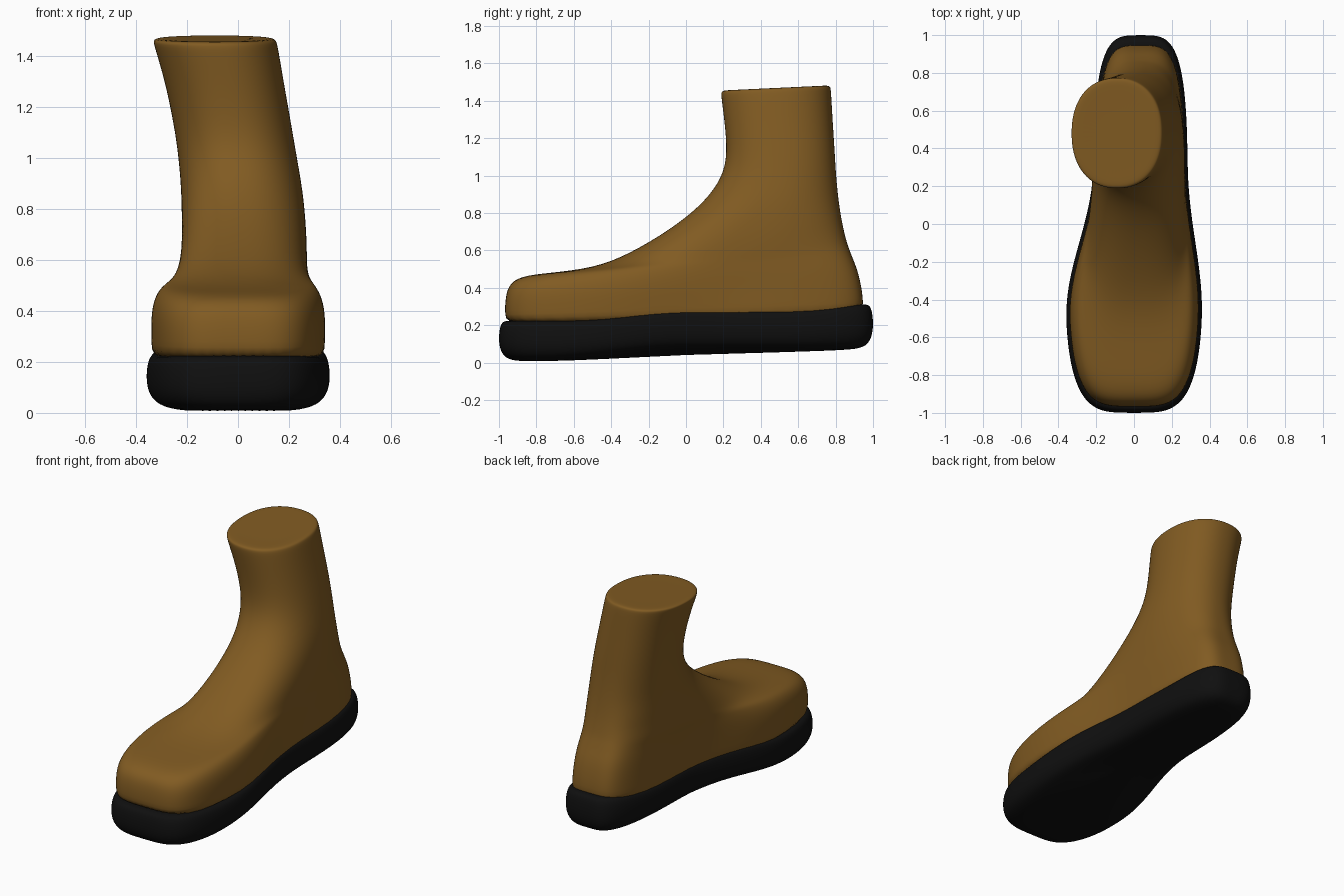
import bpy, bmesh, math

if "Cube" in bpy.data.objects:
    bpy.data.objects.remove(bpy.data.objects["Cube"])

SEG = 56


def smooth(a, b, v):
    t = min(1, max(0, (v - a) / (b - a)))
    return t * t * (3 - 2 * t)


def outline(yf, yb, fl, fr, rl, rr, n):
    """Closed rounded foot outline: forefoot and rear have their own left/right limits."""
    pts = []
    for i in range(SEG):
        a = 2 * math.pi * i / SEG
        c, s = math.cos(a), math.sin(a)
        r = (abs(c) ** n + abs(s) ** n) ** (-1 / n)
        y = (yf + yb) / 2 + (yb - yf) / 2 * r * c
        k = smooth(-0.5, 0.3, y)
        left, right = fl + (rl - fl) * k, fr + (rr - fr) * k
        pts.append(((left + right) / 2 - (right - left) / 2 * r * s, y))
    return pts


def loft(name, rings, color):
    """Skin a stack of rings, cap both ends and smooth."""
    bm = bmesh.new()
    loops = [[bm.verts.new(p) for p in ring] for ring in rings]
    for lo, hi in zip(loops, loops[1:]):
        for i in range(SEG):
            j = (i + 1) % SEG
            bm.faces.new((lo[i], lo[j], hi[j], hi[i]))
    bm.faces.new(loops[0][::-1])
    bm.faces.new(loops[-1])
    bmesh.ops.recalc_face_normals(bm, faces=bm.faces)
    for f in bm.faces:
        f.smooth = True
    me = bpy.data.meshes.new(name)
    bm.to_mesh(me)
    bm.free()
    ob = bpy.data.objects.new(name, me)
    bpy.context.collection.objects.link(ob)
    mat = bpy.data.materials.new(name + "_material")
    mat.diffuse_color = color
    mat.use_nodes = True
    mat.node_tree.nodes["Principled BSDF"].inputs["Base Color"].default_value = mat.diffuse_color
    me.materials.append(mat)
    sub = ob.modifiers.new("smooth", 'SUBSURF')
    sub.levels = sub.render_levels = 2
    return ob


# Sole: one outline at several insets, between arched bottom and top lines
def sole_z(y, k):
    bottom = 0.063 * smooth(-0.8, 0.0, y)
    top = 0.225 + 0.055 * smooth(-0.6, 0, y) + 0.035 * smooth(0.6, 1, y)
    return bottom + (top - bottom) * k


sole_rings = []
for d, k in [(.15, 0), (.06, .06), (.02, .17), (0, .4), (0, .7), (.01, .92), (.03, 1), (.1, 1)]:
    o = outline(-1 + d, 1 - d, -.367 + d, .367 - d, -.215 + d, .285 - d, 4 - 4 * d)
    sole_rings.append([(x, y, sole_z(y, k)) for x, y in o])
loft("sole", sole_rings, (0.005, 0.005, 0.005, 1))

# Upper, foot: front y,z / back y,z / fore half width / rear left, right / squareness
foot = [
    (-.95, .18, .94, .22, .345, -.20, .268, 4),
    (-.97, .25, .95, .32, .347, -.20, .268, 4),
    (-.965, .36, .935, .42, .350, -.20, .268, 4),
    (-.94, .43, .915, .50, .338, -.205, .27, 3.8),
    (-.86, .468, .89, .56, .315, -.21, .27, 3.6),
    (-.68, .483, .875, .60, .295, -.215, .27, 3.3),
    (-.45, .515, .86, .64, .275, -.22, .27, 3),
    (-.25, .61, .845, .70, .26, -.22, .27, 2.7),
    (-.05, .735, .83, .77, .25, -.22, .265, 2.5),
]
# Upper, shaft leaning to the left: front y,z / back y,z / left, right
shaft = [
    (.10, .86, .815, .87, -.222, .255),
    (.195, .99, .802, 1.0, -.232, .232),
    (.222, 1.12, .795, 1.13, -.25, .21),
    (.205, 1.30, .783, 1.31, -.287, .178),
    (.187, 1.43, .775, 1.46, -.33, .155),
    (.19, 1.45, .771, 1.478, -.333, .148),
    (.21, 1.457, .75, 1.482, -.31, .128),
    (.28, 1.457, .68, 1.477, -.24, .06),
]
rows = [(yf, zf, yb, zb, -w, w, l, r, n) for yf, zf, yb, zb, w, l, r, n in foot]
rows += [(yf, zf, yb, zb, l, r, l, r, 2.25) for yf, zf, yb, zb, l, r in shaft]
upper_rings = []
for yf, zf, yb, zb, fl, fr, rl, rr, n in rows:
    upper_rings.append([(x, y, zf + (zb - zf) * (y - yf) / (yb - yf))
                        for x, y in outline(yf, yb, fl, fr, rl, rr, n)])
loft("boot_upper", upper_rings, (0.22, 0.105, 0.016, 1))
